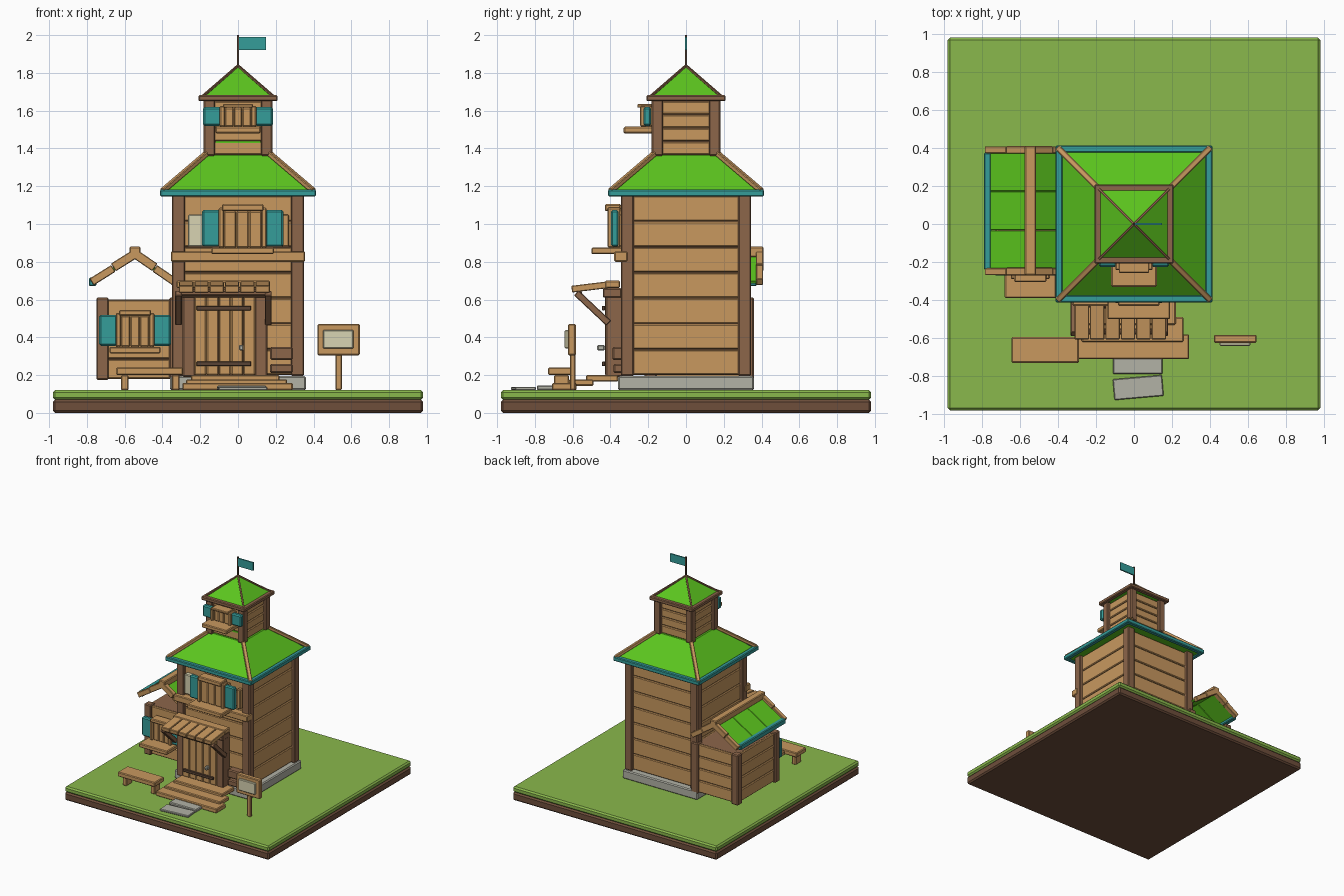
import bpy, bmesh, math
from mathutils import Vector, Matrix

if "Cube" in bpy.data.objects:
    bpy.data.objects.remove(bpy.data.objects["Cube"])


def material(name, hexa):
    m = bpy.data.materials.new(name)
    rgb = [int(hexa[i:i + 2], 16) / 255 for i in (0, 2, 4)]
    m.diffuse_color = [c / 12.92 if c < 0.04 else ((c + 0.055) / 1.055) ** 2.4 for c in rgb] + [1]
    m.use_nodes = True
    m.node_tree.nodes["Principled BSDF"].inputs["Base Color"].default_value = m.diffuse_color
    return m


GRASS = material("grass", "8AB84C")
ROOF = material("roof_green", "5CC61E")
WOOD = material("light_wood", "C8985F")
DARK = material("dark_wood", "8C664A")
EARTH = material("earth", "6E4E3B")
TEAL = material("teal_paint", "359D9A")
STONE = material("stone", "B2B2A6")
CREAM = material("cream", "D8D3B2")
IRON = material("dark_iron", "5A4435")


def finish(name, bm, mat, bevel=0.0):
    bmesh.ops.recalc_face_normals(bm, faces=bm.faces)
    me = bpy.data.meshes.new(name)
    bm.to_mesh(me)
    bm.free()
    me.materials.append(mat)
    ob = bpy.data.objects.new(name, me)
    bpy.context.collection.objects.link(ob)
    if bevel:
        mod = ob.modifiers.new("bevel", 'BEVEL')
        mod.width = bevel
        mod.segments = 1
    return ob


def box(name, x0, x1, y0, y1, z0, z1, mat, bevel=0.006, turn=0):
    bm = bmesh.new()
    bmesh.ops.create_cube(bm, size=1)
    size = Vector((x1 - x0, y1 - y0, z1 - z0))
    bmesh.ops.scale(bm, vec=size, verts=bm.verts)
    ob = finish(name, bm, mat, min(bevel, min(size) * 0.25))
    ob.location = ((x0 + x1) / 2, (y0 + y1) / 2, (z0 + z1) / 2)
    ob.rotation_euler.z = math.radians(turn)
    return ob


def beam(name, p, q, w, h, mat, bevel=0.004):
    """Square timber from p to q, w wide sideways and h deep."""
    p, q = Vector(p), Vector(q)
    d = q - p
    side = d.cross(Vector((0, 0, 1))).normalized()
    up = side.cross(d).normalized()
    L = d.length / 2
    ob = box(name, -w / 2, w / 2, -L, L, -h / 2, h / 2, mat, bevel)
    rot = Matrix((side, d.normalized(), up)).transposed().to_4x4()
    ob.matrix_world = Matrix.Translation((p + q) / 2) @ rot
    return ob


def hip_roof(name, r0, z0, r1, z1, mat):
    bm = bmesh.new()
    bmesh.ops.create_cone(bm, cap_ends=True, segments=4, radius1=r0 * math.sqrt(2),
                          radius2=r1 * math.sqrt(2), depth=z1 - z0,
                          matrix=Matrix.Translation((0, 0, (z0 + z1) / 2)) @ Matrix.Rotation(math.pi / 4, 4, 'Z'))
    return finish(name, bm, mat)


def plank_house(name, x0, x1, y0, y1, z0, z1, rows, post, inset):
    """Four plank walls around a dark core, with corner posts."""
    box(name + "_core", x0 + inset + .015, x1 - inset - .015, y0 + inset + .015, y1 - inset - .015,
        z0, z1, DARK, 0)
    step = (z1 - z0) / rows
    for i in range(rows):
        box(name + "_planks", x0 + inset, x1 - inset, y0 + inset, y1 - inset,
            z0 + i * step + .002, z0 + (i + 1) * step - .002, WOOD, 0.006)
    for xa in (x0, x1 - post):
        for ya in (y0, y1 - post):
            box(name + "_post", xa, xa + post, ya, ya + post, z0 - .005, z1 + .01, DARK, 0.007)


def window(name, cx, y, z0, z1, w, shutter, sill_w, sill_y):
    """Boarded window with frame, two shutters and a sill; y is the wall front."""
    h = w / 2
    t = 0.16 * (z1 - z0)
    n = 3
    bw = (w - .05) / n
    box(name + "_backing", cx - h, cx + h, y - .04, y + .03, z0, z1 - t, WOOD, 0)
    for i in range(n):
        xa = cx - h + .025 + i * bw
        box(name + "_board", xa + .001, xa + bw - .001, y - .055, y - .03, z0, z1 - t, WOOD)
    for s in (-1, 1):
        a = cx + s * (h - .012)
        box(name + "_jamb", a - .014, a + .014, y - .07, y, z0, z1 - t * .5, WOOD)
        b = cx + s * (h + shutter / 2 - .005)
        box(name + "_shutter", b - shutter / 2, b + shutter / 2, y - .052, y - .012,
            z0 + .005, z1 - t * .85, TEAL, 0.009)
    box(name + "_lintel", cx - h + .015, cx + h - .015, y - .085, y, z1 - t, z1, WOOD)
    box(name + "_sill", cx - sill_w / 2, cx + sill_w / 2, sill_y, y + .03, z0 - .035, z0, WOOD)


# Ground slab
box("earth_base", -.98, .98, -.98, .98, 0, .07, EARTH, 0.012)
box("grass_top", -.98, .98, -.98, .98, .07, .12, GRASS, 0.012)

# Main tower
box("foundation", -.36, .36, -.36, .36, .12, .195, STONE, 0.008)
plank_house("tower", -.35, .35, -.345, .345, .2, 1.15, 7, .07, .025)
box("front_beam", -.355, .355, -.38, -.31, .8, .855, WOOD)
hip_roof("main_roof", .4, 1.152, .165, 1.365, ROOF)
for s in (-1, 1):
    box("eave_side", s * .394 - .019, s * .394 + .019, -.413, .413, 1.145, 1.182, TEAL)
    box("eave_end", -.413, .413, s * .394 - .019, s * .394 + .019, 1.145, 1.182, TEAL)
    for t in (-1, 1):
        beam("main_hip", (s * .4, t * .4, 1.175), (s * .165, t * .165, 1.375), .03, .025, WOOD)
        beam("lookout_hip", (s * .185, t * .185, 1.678), (0, 0, 1.838), .014, .012, DARK, .002)

# Lookout on top
plank_house("lookout", -.183, .183, -.183, .183, 1.365, 1.65, 4, .062, .025)
box("lookout_front_gap", -.12, .12, -.161, -.155, 1.428, 1.44, ROOF, 0)
for s in (-1, 1):
    box("lookout_rim_side", s * .19 - .019, s * .19 + .019, -.209, .209, 1.65, 1.682, DARK)
    box("lookout_rim_end", -.209, .209, s * .19 - .019, s * .19 + .019, 1.65, 1.682, DARK)
hip_roof("lookout_roof", .188, 1.67, .001, 1.838, ROOF)
box("flag_pole", -.006, .006, -.006, .006, 1.82, 2.0, IRON, 0)
box("flag", .005, .148, -.006, .006, 1.92, 1.99, TEAL, 0)

# Side shed with open gables
plank_house("shed", -.75, -.3, -.22, .36, .18, .6, 4, .065, .02)
RIDGE, EAVES = (-.545, .83), ((-.775, .69), (-.335, .69))
box("shed_ridge", -.575, -.515, -.27, .41, .825, .88, WOOD)
for ex, ez in EAVES:
    for y in (-.25, .39):
        mx, mz = (ex + RIDGE[0]) / 2, (ez + RIDGE[1]) / 2 + .01
        beam("shed_gable_upper", (RIDGE[0], y, RIDGE[1] + .012), (mx, y, mz), .04, .048, WOOD)
        beam("shed_gable_lower", (mx, y, mz - .005), (ex, y, ez + .003), .037, .042, WOOD)
    for i in range(3):
        y = -.235 + (i + .5) * .203
        beam("shed_roof_panel", (RIDGE[0], y, RIDGE[1]), (ex, y, ez), .201, .018, ROOF, .003)
box("shed_eave", -.79, -.75, -.24, .375, .672, .716, TEAL)

# Windows
window("middle_window", .025, -.345, .875, 1.105, .25, .095, .33, -.5)
box("cream_shutter", -.265, -.175, -.36, -.3, .88, 1.05, CREAM)
box("window_side_board", .235, .27, -.355, -.3, .88, 1.05, WOOD)
window("lookout_window", 0, -.173, 1.515, 1.635, .19, .095, .24, -.33)
window("shed_window", -.545, -.22, .35, .545, .2, .095, .27, -.39)

# Door and porch
box("door_backing", -.24, .1, -.41, -.33, .19, .63, DARK, 0)
for i in range(5):
    xa = -.232 + i * .065
    box("door_board", xa + .001, xa + .064, -.43, -.4, .2, .625, WOOD)
for x in (-.26, .122):
    box("door_post", x - .033, x + .033, -.425, -.33, .19, .63, DARK, .007)
for z in (.26, .555):
    box("door_strap", -.22, .07, -.445, -.428, z - .012, z + .012, IRON, .003)
box("door_handle", .005, .03, -.47, -.43, .33, .36, STONE)
box("porch_lintel", -.3, .16, -.44, -.34, .61, .66, DARK)
box("porch_back_batten", -.325, .17, -.43, -.35, .66, .7, WOOD)
box("porch_front_beam", -.31, .16, -.58, -.55, .62, .645, DARK)
for i in range(6):
    x = -.315 + (i + .5) * .081
    beam("porch_roof_board", (x, -.605, .655), (x, -.4, .68), .076, .036, WOOD)
for x in (-.315, .16):
    beam("porch_brace", (x, -.58, .635), (x, -.41, .475), .036, .036, DARK)

# Three steps
box("upper_step", -.25, .22, -.53, -.36, .165, .2, WOOD)
box("middle_step", -.275, .26, -.62, -.49, .143, .177, WOOD)
box("lower_step", -.295, .29, -.71, -.58, .12, .158, WOOD)

# Wall boxes beside the door
box("upper_wall_box", .17, .29, -.39, -.32, .28, .35, DARK, .008)
box("lower_wall_box", .17, .29, -.385, -.32, .21, .26, DARK, .008)

# Stepping stones
box("near_stone", -.11, .15, -.79, -.68, .12, .145, STONE)
box("far_stone", -.108, .152, -.915, -.805, .12, .138, STONE, .005, 5)

# Bench
box("bench_seat", -.645, -.29, -.73, -.595, .2, .24, WOOD)
for x in (-.6, -.33):
    box("bench_leg", x - .02, x + .02, -.7, -.62, .12, .2, WOOD)

# Notice board
box("sign_post", .515, .55, -.615, -.585, .12, .32, WOOD)
box("sign_board", .42, .645, -.625, -.583, .305, .47, WOOD)
box("sign_panel", .45, .612, -.642, -.62, .34, .44, CREAM)
